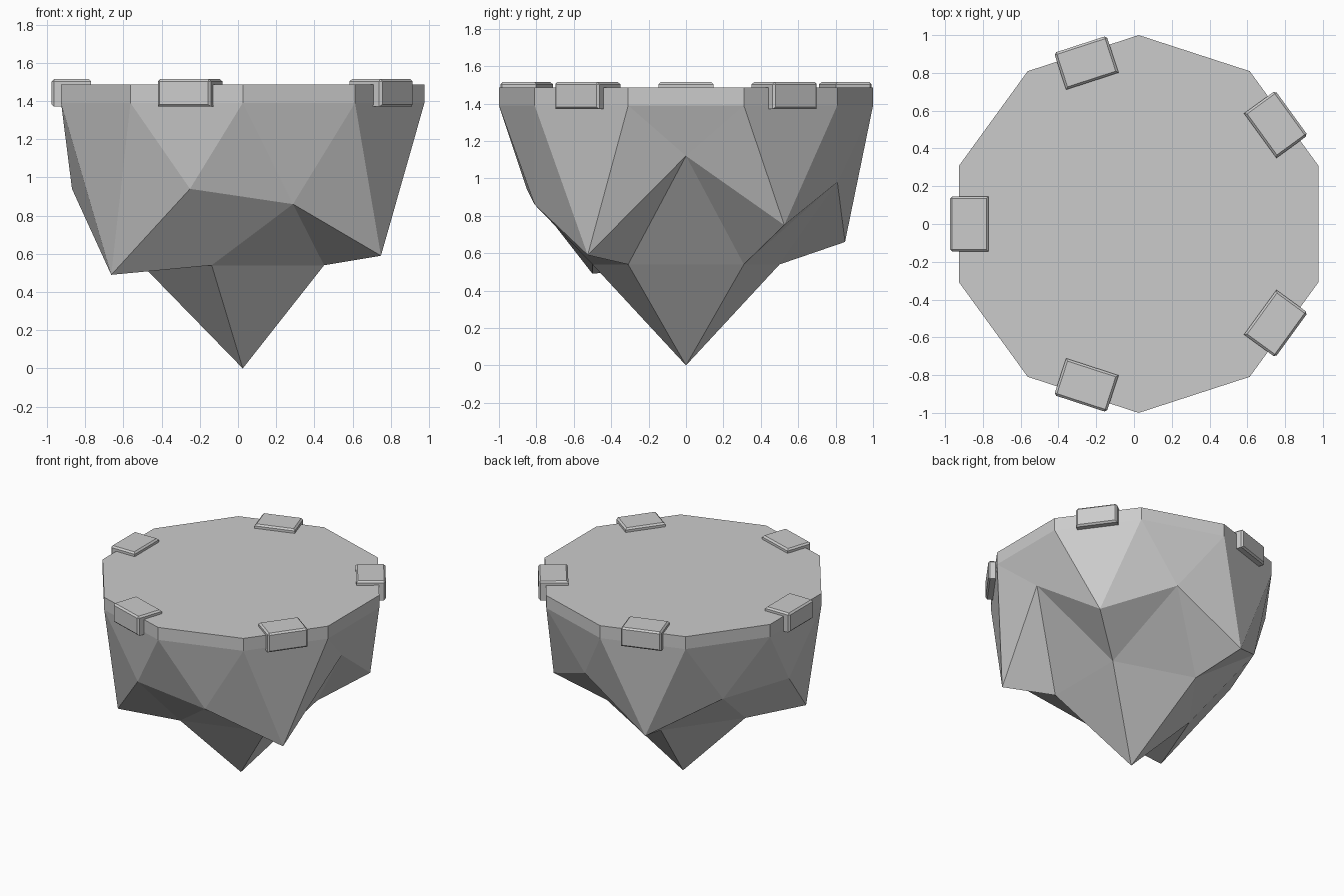
import bpy, bmesh
from math import cos, sin, radians
from mathutils import Matrix

if "Cube" in bpy.data.objects:
    bpy.data.objects.remove(bpy.data.objects["Cube"])

CX = 0.025          # platform centre
BAND, TOP = 1.39, 1.485


def finish(bm, name):
    bmesh.ops.recalc_face_normals(bm, faces=bm.faces[:])
    me = bpy.data.meshes.new(name)
    bm.to_mesh(me)
    bm.free()
    ob = bpy.data.objects.new(name, me)
    bpy.context.collection.objects.link(ob)
    return ob


# floating rock: half geodesic sphere with uneven crag heights
bm = bmesh.new()


def polar(r, deg, z):
    return bm.verts.new((CX + r * cos(radians(deg)), r * sin(radians(deg)), z))


crag_z = [1.12, 0.75, 0.98, 0.66, 0.92, 0.94, 0.49, 0.94, 0.86, 0.59]
tip = polar(0, 0, 0)
low = [polar(0.526, 36 + 72 * k, 0.54) for k in range(5)]
crag = [polar(0.894 if j % 2 else 0.851, 36 * j, z) for j, z in enumerate(crag_z)]
rim = [polar(1, 18 + 36 * j, BAND) for j in range(10)]
edge = [polar(1, 18 + 36 * j, TOP) for j in range(10)]

for k in range(5):
    a, b = low[k], low[(k + 1) % 5]
    mid0, orig, mid1 = crag[2 * k], crag[2 * k + 1], crag[(2 * k + 2) % 10]
    bm.faces.new((tip, b, a))
    bm.faces.new((a, b, mid1))
    bm.faces.new((a, mid1, orig))
    bm.faces.new((a, orig, mid0))
for j in range(10):
    n = (j + 1) % 10
    bm.faces.new((crag[j], crag[n], rim[j]))
    bm.faces.new((crag[n], rim[n], rim[j]))
    bm.faces.new((rim[j], rim[n], edge[n], edge[j]))
bm.faces.new(edge)
finish(bm, "rock_platform")

# five L-shaped clips folded over the rim
profile = [(0.795, 1.48), (0.795, 1.515), (1.0, 1.515),
           (1.0, 1.37), (0.945, 1.37), (0.945, 1.48)]
for k in range(5):
    bm = bmesh.new()
    face = bm.faces.new([bm.verts.new((r, -0.146, z)) for r, z in profile])
    ext = bmesh.ops.extrude_face_region(bm, geom=[face])
    bmesh.ops.translate(bm, vec=(0, 0.292, 0),
                        verts=[v for v in ext["geom"] if isinstance(v, bmesh.types.BMVert)])
    # chamfer the upper and outer edges
    sharp = [e for e in bm.edges
             if all(v.co.z > 1.51 for v in e.verts) or all(v.co.x > 0.99 for v in e.verts)]
    bmesh.ops.bevel(bm, geom=sharp, offset=0.012, segments=1, affect='EDGES')
    bm.transform(Matrix.Translation((CX, 0, 0)) @ Matrix.Rotation(radians(36 + 72 * k), 4, 'Z'))
    finish(bm, f"rim_clip_{k + 1}")
